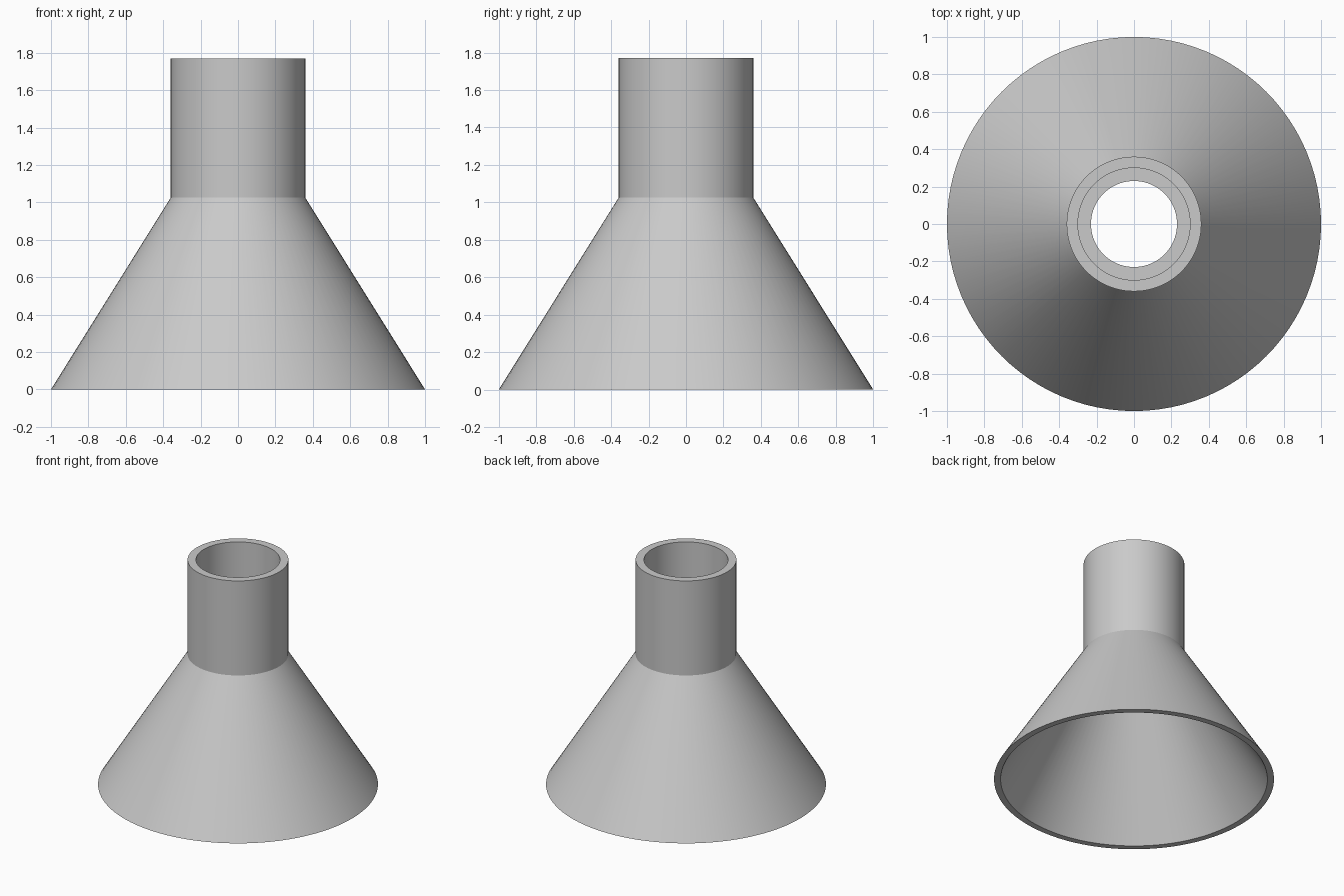
import bpy, bmesh, math

cube = bpy.data.objects.get("Cube")
if cube:
    bpy.data.objects.remove(cube, do_unlink=True)

SEGMENTS = 96

# Single plain grey material
grey = bpy.data.materials.new("plain grey")
grey.use_nodes = True
colour = (0.59, 0.59, 0.59, 1)
grey.diffuse_color = colour
grey.node_tree.nodes["Principled BSDF"].inputs["Base Color"].default_value = colour


def lathe(name, profile):
    """Revolve a closed (radius, height) profile around the z axis."""
    bm = bmesh.new()
    rings = []
    for r, z in profile:
        angles = [math.tau * i / SEGMENTS for i in range(SEGMENTS)]
        rings.append([bm.verts.new((r * math.cos(a), r * math.sin(a), z)) for a in angles])
    for low, high in zip(rings, rings[1:] + rings[:1]):
        for i in range(SEGMENTS):
            j = (i + 1) % SEGMENTS
            bm.faces.new((low[i], low[j], high[j], high[i]))
    bmesh.ops.recalc_face_normals(bm, faces=bm.faces)
    mesh = bpy.data.meshes.new(name)
    bm.to_mesh(mesh)
    bm.free()
    mesh.materials.append(grey)
    obj = bpy.data.objects.new(name, mesh)
    bpy.context.collection.objects.link(obj)
    bpy.ops.object.select_all(action="DESELECT")
    obj.select_set(True)
    bpy.context.view_layer.objects.active = obj
    bpy.ops.object.shade_smooth_by_angle(angle=math.radians(25))
    return obj


# Hollow cone of even wall thickness, hollow neck, and a thin stop ring between
lathe("funnel", [
    (1.0, 0.0),      # outer rim
    (0.36, 1.025),   # shoulder
    (0.36, 1.77),    # neck top, outside
    (0.30, 1.77),    # neck top, inside
    (0.30, 1.04),    # stop ring, upper outside
    (0.23, 1.04),    # stop ring, upper inside
    (0.23, 1.0),     # stop ring, lower inside
    (0.328, 1.0),    # stop ring, lower outside
    (0.953, 0.0),    # inner rim
])
